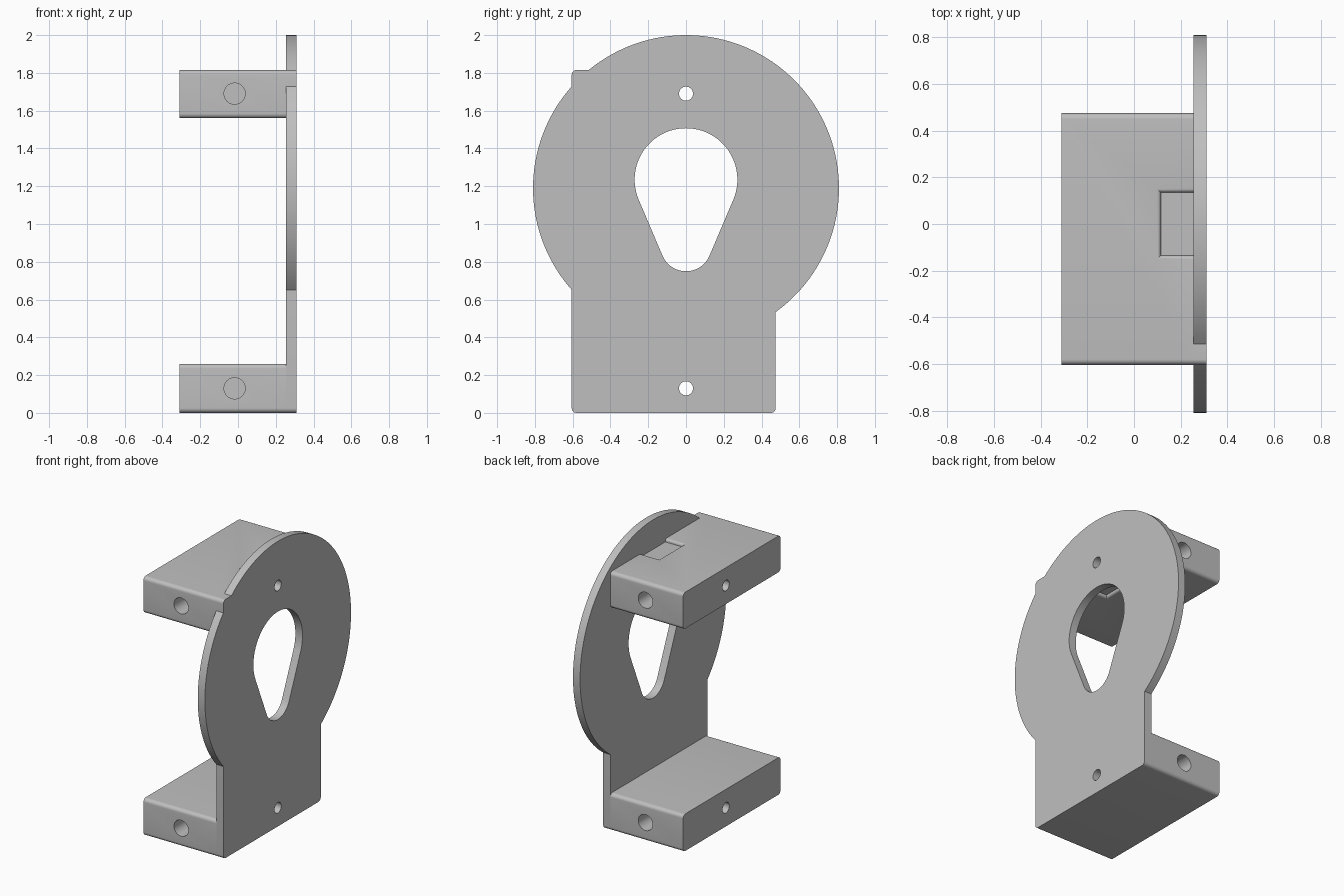
import bpy, bmesh, math
from math import sin, cos, pi, radians

if "Cube" in bpy.data.objects:
    bpy.data.objects.remove(bpy.data.objects["Cube"])

grey = bpy.data.materials.new("plain_grey")
grey.diffuse_color = (0.52, 0.52, 0.52, 1)
grey.use_nodes = True
grey.node_tree.nodes["Principled BSDF"].inputs["Base Color"].default_value = grey.diffuse_color

X_BACK, X_PLATE, X_FACE = -0.31, 0.255, 0.31      # shelf end, plate back, plate face
Y_MIN, Y_MAX = -0.605, 0.475
LOWER, UPPER = (0.0, 0.26), (1.56, 1.815)         # shelf heights
DISC_Z, DISC_R, ROUND = 1.19, 0.81, 0.025


def arc(cy, cz, r, a0, a1, n):
    return [(cy + r * cos(radians(a0 + (a1 - a0) * i / n)),
             cz + r * sin(radians(a0 + (a1 - a0) * i / n))) for i in range(n + 1)]


def loft(name, rings):
    """Closed solid through matching rings of 3D points."""
    bm = bmesh.new()
    loops = [[bm.verts.new(p) for p in ring] for ring in rings]
    n = len(loops[0])
    for a, b in zip(loops, loops[1:]):
        for i in range(n):
            j = (i + 1) % n
            bm.faces.new((a[i], a[j], b[j], b[i]))
    bm.faces.new(loops[0])
    bm.faces.new(loops[-1])
    bmesh.ops.recalc_face_normals(bm, faces=bm.faces)
    mesh = bpy.data.meshes.new(name)
    bm.to_mesh(mesh)
    bm.free()
    mesh.materials.append(grey)
    ob = bpy.data.objects.new(name, mesh)
    bpy.context.collection.objects.link(ob)
    return ob


def prism_x(name, outline, x0, x1):
    return loft(name, [[(x, y, z) for y, z in outline] for x in (x0, x1)])


def cut(ob, cutters):
    bpy.context.view_layer.objects.active = ob
    for c in cutters:
        c.hide_render = True
        mod = ob.modifiers.new("cut", 'BOOLEAN')
        mod.operation, mod.solver, mod.object = 'DIFFERENCE', 'EXACT', c
        bpy.ops.object.modifier_apply(modifier=mod.name)
        bpy.data.objects.remove(c)


def screw_hole(z):
    return prism_x("screw_cutter", arc(0, z, 0.037, 0, 354.375, 63)[:64], -0.5, 0.5)


def end_hole(z, y0, y1):
    ring = arc(-0.018, z, 0.056, 0, 352.5, 47)
    return loft("end_cutter", [[(x, y, h) for x, h in ring] for y in (y0, y1)])


def recess(z, up):
    """Shallow pocket cutter with a rounded rim, opening towards up (+1 or -1)."""
    r, depth = 0.017, 0.022
    steps = [(0, depth)] + [(r * (1 - cos(t * pi / 12)), r * (1 - sin(t * pi / 12)))
                            for t in range(7)] + [(r, -0.05)]
    return loft("recess_cutter", [[(0.115 - o, -0.135 - o, z - up * d), (0.29, -0.135 - o, z - up * d),
                                   (0.29, 0.135 + o, z - up * d), (0.115 - o, 0.135 + o, z - up * d)]
                                  for o, d in steps])


def shelf(name, z0, z1):
    r = ROUND
    outline = (arc(Y_MIN + r, z0 + r, r, 180, 270, 8) + arc(Y_MAX - r, z0 + r, r, 270, 360, 8)
               + arc(Y_MAX - r, z1 - r, r, 0, 90, 8) + arc(Y_MIN + r, z1 - r, r, 90, 180, 8))
    ob = prism_x(name, outline, X_BACK, X_PLATE)
    z = z0 + 0.13
    cut(ob, [screw_hole(z), end_hole(z, Y_MIN - 0.1, Y_MIN + 0.3),
             end_hole(z, Y_MAX - 0.3, Y_MAX + 0.1)])
    return ob


# Face plate: disc merged with a foot and a small upper corner tab
a_foot_r = math.degrees(-math.acos(Y_MAX / DISC_R))
a_tab = 180 - math.degrees(math.asin((UPPER[1] - DISC_Z) / DISC_R))
a_side = math.degrees(math.acos(Y_MIN / DISC_R))
outline = (arc(Y_MIN + ROUND, ROUND, ROUND, 180, 270, 8)
           + arc(Y_MAX - ROUND, ROUND, ROUND, 270, 360, 8)
           + arc(0, DISC_Z, DISC_R, a_foot_r, a_tab, 72)
           + arc(Y_MIN + ROUND, UPPER[1] - ROUND, ROUND, 90, 180, 8)
           + arc(0, DISC_Z, DISC_R, a_side, 360 - a_side, 36))
plate = prism_x("face_plate", outline, X_PLATE, X_FACE)

# Teardrop window and screw holes
R1, Z1, R2, Z2 = 0.272, 1.235, 0.135, 0.885
tilt = math.degrees(math.asin((R1 - R2) / (Z1 - Z2)))
window = arc(0, Z1, R1, -tilt, 180 + tilt, 48) + arc(0, Z2, R2, 180 + tilt, 360 - tilt, 24)
cut(plate, [prism_x("window_cutter", window, 0.1, 0.5), screw_hole(1.69), screw_hole(0.13)])

# Mounting shelves, the upper one with shallow recesses
lower = shelf("lower_shelf", *LOWER)
upper = shelf("upper_shelf", *UPPER)
cut(upper, [recess(UPPER[1], 1), recess(UPPER[0], -1)])

for ob in (plate, lower, upper):
    bpy.ops.object.select_all(action='DESELECT')
    ob.select_set(True)
    bpy.context.view_layer.objects.active = ob
    bpy.ops.object.shade_smooth_by_angle(angle=radians(30))
